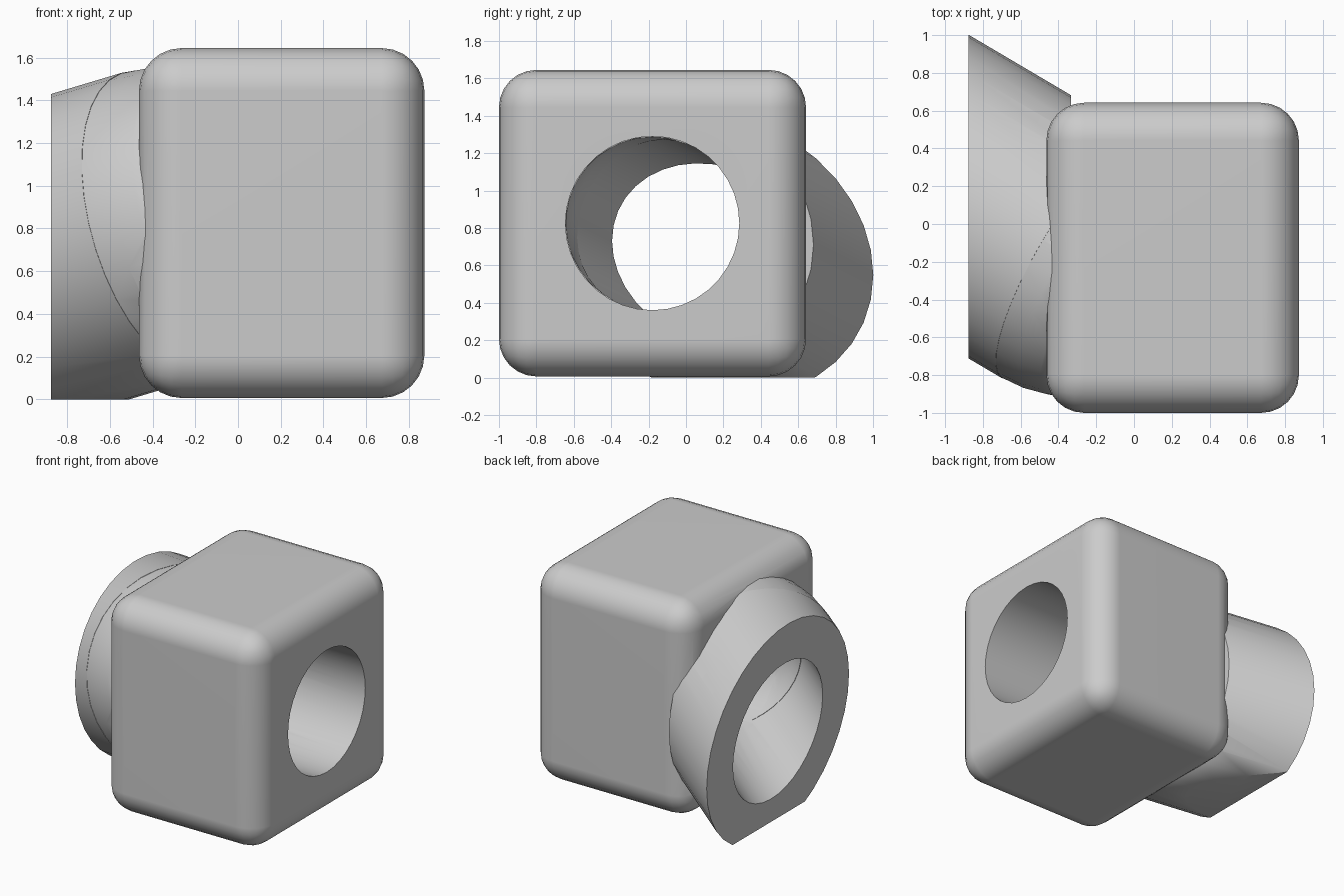
import bpy
import bmesh
import math
from mathutils import Matrix, Vector

if "Cube" in bpy.data.objects:
    bpy.data.objects.remove(bpy.data.objects["Cube"], do_unlink=True)

grey = bpy.data.materials.new("plain grey")
grey.use_nodes = True
grey.diffuse_color = (0.6, 0.6, 0.6, 1)
grey.node_tree.nodes["Principled BSDF"].inputs["Base Color"].default_value = (0.6, 0.6, 0.6, 1)

JOINT = Vector((-0.325, -0.18, 0.825))      # where the straight and slanted bores meet
SLANT = Vector((-1, 0.59, -0.3)).normalized()
OUTER, BORE = 0.738, 0.465


def make(name, bm):
    bmesh.ops.recalc_face_normals(bm, faces=bm.faces)
    mesh = bpy.data.meshes.new(name)
    bm.to_mesh(mesh)
    bm.free()
    mesh.materials.append(grey)
    obj = bpy.data.objects.new(name, mesh)
    bpy.context.collection.objects.link(obj)
    return obj


def block(name, low, high, radius=0):
    low, high = Vector(low), Vector(high)
    bm = bmesh.new()
    bmesh.ops.create_cube(bm, size=1)
    for v in bm.verts:
        v.co = (low + high) / 2 + v.co * (high - low)
    if radius:
        bmesh.ops.bevel(bm, geom=bm.edges[:], offset=radius, segments=6,
                        profile=0.5, affect='EDGES')
    return make(name, bm)


def rod(name, start, end, radius):
    bm = bmesh.new()
    axis = end - start
    turn = axis.to_track_quat('Z', 'Y').to_matrix().to_4x4()
    bmesh.ops.create_cone(bm, cap_ends=True, segments=36, radius1=radius, radius2=radius,
                          depth=axis.length,
                          matrix=Matrix.Translation((start + end) / 2) @ turn)
    return make(name, bm)


def ball(name, radius):
    bm = bmesh.new()
    turn = SLANT.to_track_quat('Z', 'Y').to_matrix().to_4x4()
    bmesh.ops.create_uvsphere(bm, u_segments=36, v_segments=18, radius=radius,
                              matrix=Matrix.Translation(JOINT) @ turn)
    return make(name, bm)


def combine(target, tool, operation):
    bpy.context.view_layer.objects.active = target
    mod = target.modifiers.new("combine", 'BOOLEAN')
    mod.operation, mod.solver, mod.object = operation, 'EXACT', tool
    bpy.ops.object.modifier_apply(modifier=mod.name)
    bpy.data.objects.remove(tool, do_unlink=True)


# Rounded block
body = block("bored_block", (-0.464, -1, 0.006), (0.873, 0.642, 1.645), 0.2)

# Slanted collar with a round inner end, trimmed flat at both ends and underneath
collar = rod("slanted_collar", JOINT, JOINT + SLANT * 1.8, OUTER)
combine(collar, ball("collar_knuckle", OUTER - 0.002), 'UNION')
combine(collar, block("trim", (-0.875, -2, 0), (-0.333, 2, 3)), 'INTERSECT')
combine(body, collar, 'UNION')

# Bent bore running right through
right_end = Vector((1.2, JOINT.y, JOINT.z))
combine(body, rod("straight_bore", JOINT, right_end, BORE), 'DIFFERENCE')
combine(body, rod("slanted_bore", JOINT, JOINT + SLANT * 1.8, BORE), 'DIFFERENCE')
combine(body, ball("bore_knuckle", BORE - 0.003), 'DIFFERENCE')

# Smooth curves with flat faces kept crisp
bpy.ops.object.select_all(action='DESELECT')
body.select_set(True)
bpy.context.view_layer.objects.active = body
bpy.ops.object.shade_smooth_by_angle(angle=math.radians(30))
weighted = body.modifiers.new("even shading", 'WEIGHTED_NORMAL')
weighted.keep_sharp = True
